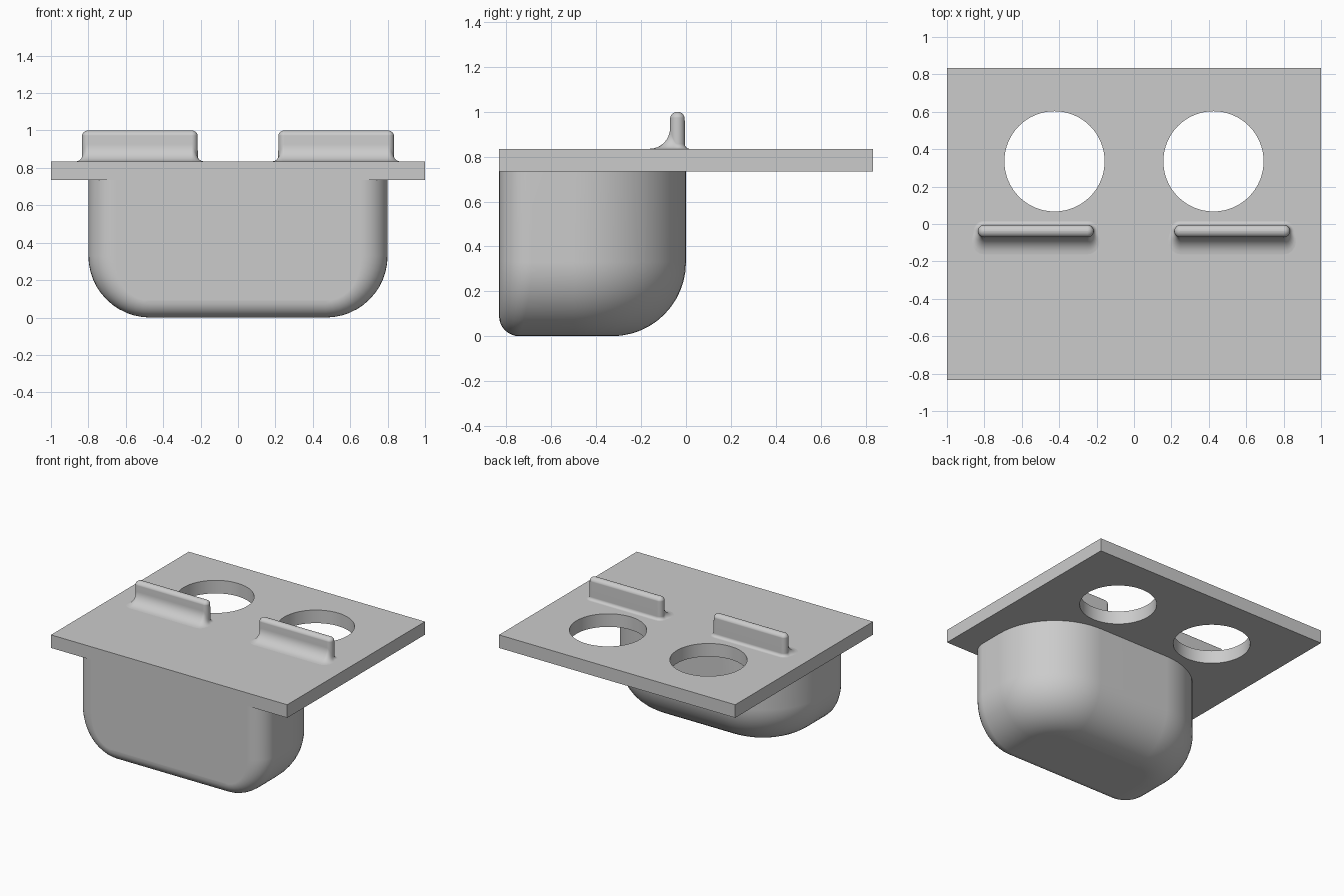
import bpy, bmesh
from math import sin, cos, pi

cube = bpy.data.objects.get("Cube")
if cube:
    bpy.data.objects.remove(cube, do_unlink=True)

grey = bpy.data.materials.new("plain grey")
grey.use_nodes = True
colour = (0.6, 0.6, 0.6, 1)
grey.diffuse_color = colour
grey.node_tree.nodes["Principled BSDF"].inputs["Base Color"].default_value = colour

PLATE_BOTTOM, PLATE_TOP = 0.735, 0.835
FRONT = -0.833


def finish(obj):
    """Give the part its colour, smooth its roundings and keep its flats flat."""
    obj.data.materials.clear()
    obj.data.materials.append(grey)
    bpy.ops.object.select_all(action="DESELECT")
    obj.select_set(True)
    bpy.context.view_layer.objects.active = obj
    bpy.ops.object.shade_smooth_by_angle(angle=pi / 6)
    obj.modifiers.new("flat_faces", "WEIGHTED_NORMAL").keep_sharp = True


def loft(name, rings, closed):
    """Skin rings of points; open rings also get their two end walls."""
    bm = bmesh.new()
    rows = [[bm.verts.new(p) for p in ring] for ring in rings]
    count = len(rows[0])
    for a, b in zip(rows, rows[1:]):
        for i in range(count if closed else count - 1):
            j = (i + 1) % count
            bm.faces.new((a[i], a[j], b[j], b[i]))
    if not closed:
        for row in (rows[0], rows[-1]):
            for i in range(count // 2 - 1):
                bm.faces.new((row[i], row[i + 1], row[-2 - i], row[-1 - i]))
    bmesh.ops.recalc_face_normals(bm, faces=bm.faces)
    mesh = bpy.data.meshes.new(name)
    bm.to_mesh(mesh)
    bm.free()
    obj = bpy.data.objects.new(name, mesh)
    bpy.context.collection.objects.link(obj)
    finish(obj)


def quarter(steps):
    return [pi / 2 * i / steps for i in range(steps + 1)]


# Basin: U-shaped sections with round bottom edges
HALF, BOTTOM_R, BACK_R = 0.8, 0.33, 0.5


def front_point(t, a):
    """Front rim rounding, wider on the sides than along the bottom."""
    rim = 0.09 + 0.055 * cos(t) ** 2
    r = BOTTOM_R - rim * (1 - cos(a))
    return (HALF - BOTTOM_R + r * cos(t), FRONT + rim * (1 - sin(a)),
            BOTTOM_R - r * sin(t))


def back_point(t, a):
    """Back corner, swept round an upright axis."""
    r = BACK_R - BOTTOM_R * (1 - cos(t))
    return (HALF - BACK_R + r * cos(a), r * sin(a) - BACK_R,
            BOTTOM_R * (1 - sin(t)))


def basin_section(point, a):
    right = [point(t, a) for t in quarter(12)]
    right.insert(0, (right[0][0], right[0][1], PLATE_BOTTOM))
    return right + [(-x, y, z) for x, y, z in reversed(right)]


loft("basin", [basin_section(front_point, a) for a in reversed(quarter(8))]
     + [basin_section(back_point, a) for a in quarter(14)], False)

# Top plate with two round holes
bpy.ops.mesh.primitive_cube_add(size=1, location=(0, 0, (PLATE_BOTTOM + PLATE_TOP) / 2))
plate = bpy.context.object
plate.name = "top_plate"
plate.scale = (2, -2 * FRONT, PLATE_TOP - PLATE_BOTTOM)
bpy.ops.object.transform_apply(location=True, rotation=False, scale=True)
for side in (-1, 1):
    bpy.ops.mesh.primitive_cylinder_add(vertices=64, radius=0.268, depth=0.4,
                                        location=(side * 0.425, 0.335, PLATE_TOP))
    cutter = bpy.context.object
    cutter.hide_render = True
    bpy.context.view_layer.objects.active = plate
    cut = plate.modifiers.new("hole", "BOOLEAN")
    cut.operation = "DIFFERENCE"
    cut.solver = "EXACT"
    cut.object = cutter
    bpy.ops.object.modifier_apply(modifier=cut.name)
    bpy.data.objects.remove(cutter, do_unlink=True)
finish(plate)


# Ridges: upright rounded bars with a wide front fillet and narrow one elsewhere
def ridge(name, centre_x, centre_y=-0.038, half=0.31, r=0.033, top=1.0):
    columns = []
    for end in (1, -1):
        for i in range(17):
            a = pi * i / 16 - end * pi / 2
            nx, ny = cos(a), sin(a)
            fillet = 0.022 + 0.07 * max(0, -ny) ** 2
            profile = [(r + fillet * (1 - sin(t)), PLATE_TOP + fillet * (1 - cos(t)))
                       for t in quarter(8)]
            profile += [(r * cos(t), top - r + r * sin(t)) for t in quarter(8)[1:]]
            x0 = centre_x + end * (half - r)
            columns.append([(x0 + nx * d, centre_y + ny * d, z) for d, z in profile])
    loft(name, list(zip(*columns)), True)


ridge("left_ridge", 0.525)
ridge("right_ridge", -0.525)
